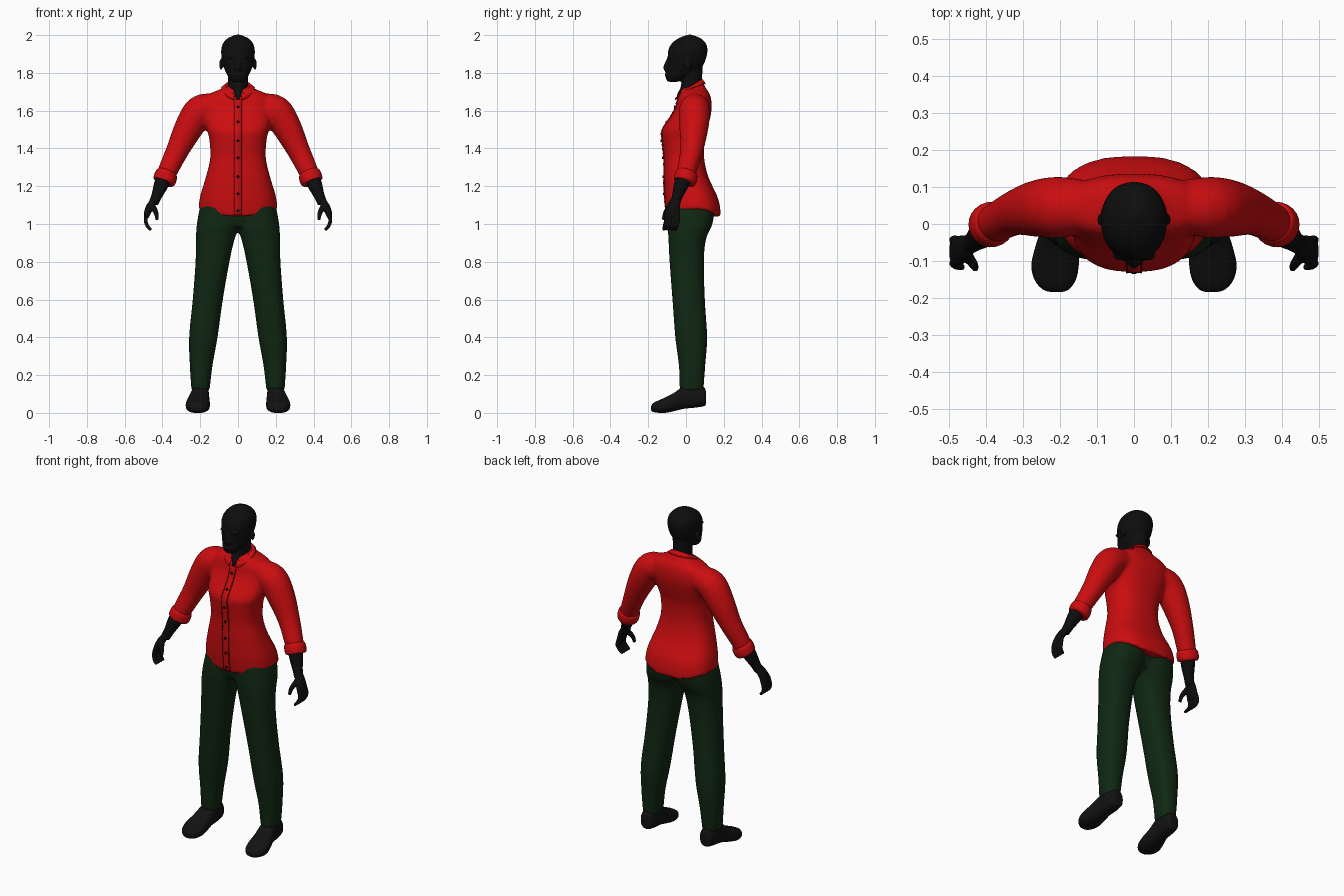
import bpy, bmesh, math
from mathutils import Vector, Matrix

if "Cube" in bpy.data.objects:
    bpy.data.objects.remove(bpy.data.objects["Cube"])


def material(name, color):
    m = bpy.data.materials.new(name)
    m.use_nodes = True
    m.diffuse_color = (*color, 1)
    m.node_tree.nodes["Principled BSDF"].inputs["Base Color"].default_value = (*color, 1)
    return m


RED = material("shirt red", (0.6, 0.004, 0.005))
GREEN = material("trouser dark green", (0.005, 0.02, 0.006))
SKIN = material("skin black", (0.004, 0.004, 0.004))
SHOE = material("shoe charcoal", (0.006, 0.006, 0.006))
THREAD = material("button black", (0.003, 0.002, 0.002))


def spline(rows, n=4):
    """Catmull-Rom resampling of rows of numbers."""
    out = []
    for i in range(len(rows) - 1):
        p = [rows[max(0, min(len(rows) - 1, i + k))] for k in (-1, 0, 1, 2)]
        for j in range(n):
            t = j / n
            out.append([b + 0.5 * t * (c - a + t * (2*a - 5*b + 4*c - d + t * (3*(b - c) + d - a)))
                        for a, b, c, d in zip(*p)])
    return out + [list(rows[-1])]


def skin(bm, rings):
    loops = [[bm.verts.new(p) for p in r] for r in rings]
    for a, b in zip(loops, loops[1:]):
        for i in range(len(a)):
            j = (i + 1) % len(a)
            bm.faces.new((a[i], a[j], b[j], b[i]))
    bm.faces.new(loops[0])
    bm.faces.new(loops[-1])


def stack(bm, rows, side=1, power=2.0, lying=False, count=28):
    """Loft of rounded sections: level, x0, x1, y0, y1, edge dip, tilt."""
    rings = []
    for z, x0, x1, y0, y1, dip, tilt in spline([tuple(r) + (0,) * (7 - len(r)) for r in rows]):
        ring = []
        for i in range(count):
            a = math.tau * i / count
            c, s = math.cos(a), math.sin(a)
            x = side * ((x0 + x1) / 2 + (x1 - x0) / 2 * math.copysign(abs(c) ** (2 / power), c))
            y = (y0 + y1) / 2 + (y1 - y0) / 2 * math.copysign(abs(s) ** (2 / power), s)
            level = z - dip * s * s + tilt * s
            ring.append((x, level, y) if lying else (x, y, level))
        rings.append(ring)
    skin(bm, rings)


def tube(bm, rows, side=1, count=16):
    """Round limb along points x, y, z, radius."""
    pts = [(Vector((side * x, y, z)), r) for x, y, z, r in spline(rows)]
    rings = []
    for i, (p, r) in enumerate(pts):
        d = (pts[min(i + 1, len(pts) - 1)][0] - pts[max(i - 1, 0)][0]).normalized()
        u = d.cross(Vector((1, 0, 0))).normalized()
        v = d.cross(u)
        rings.append([p + r * (u * math.cos(math.tau * k / count) + v * math.sin(math.tau * k / count))
                      for k in range(count)])
    skin(bm, rings)


def blob(bm, center, size):
    bmesh.ops.create_uvsphere(bm, u_segments=16, v_segments=10, radius=1,
                              matrix=Matrix.Translation(center) @ Matrix.Diagonal((*size, 1)))


def finish(name, bm, mat, voxel=0, smooth=4, thickness=0):
    bmesh.ops.recalc_face_normals(bm, faces=bm.faces)
    mesh = bpy.data.meshes.new(name)
    bm.to_mesh(mesh)
    bm.free()
    mesh.materials.append(mat)
    mesh.shade_smooth()
    ob = bpy.data.objects.new(name, mesh)
    bpy.context.collection.objects.link(ob)
    if thickness:
        m = ob.modifiers.new("thickness", "SOLIDIFY")
        m.thickness, m.offset = thickness, 0
    if voxel:
        m = ob.modifiers.new("fuse", "REMESH")
        m.mode, m.voxel_size, m.use_smooth_shade = "VOXEL", voxel, True
        m = ob.modifiers.new("relax", "SMOOTH")
        m.factor, m.iterations = 0.5, smooth
    return ob


# Shirt body and sleeves fused together
bm = bmesh.new()
body = [(1.08, .21, -.10, .185, .045), (1.15, .2, -.112, .172, .02), (1.25, .17, -.117, .118),
        (1.35, .147, -.117, .096), (1.45, .152, -.127, .1), (1.5, .165, -.126, .112),
        (1.57, .175, -.08, .13), (1.62, .18, -.054, .136), (1.66, .18, -.045, .133),
        (1.69, .15, -.035, .125), (1.715, .09, -.022, .108), (1.735, .06, -.01, .09, 0, .015)]
stack(bm, [(r[0], -r[1], *r[1:]) for r in body], power=2.5, count=40)
for s in (1, -1):
    tube(bm, [(.12, .048, 1.62, .07), (.2, .045, 1.6, .083), (.26, .042, 1.51, .077),
              (.32, .03, 1.39, .061), (.37, .005, 1.285, .053), (.388, 0, 1.24, .048)], s, 24)
shirt = finish("shirt", bm, RED, .011, 5)
bpy.context.view_layer.objects.active = shirt
for m in list(shirt.modifiers):
    bpy.ops.object.modifier_apply(modifier=m.name)


def on_chest(x, z, lift):
    hit, point, _, _ = shirt.ray_cast((x, -1, z), (0, 1, 0))
    return (x, (point.y if hit else -.09) - lift, z)


def strip(bm, x, width, z0, z1, lift, steps):
    rows = [[bm.verts.new(on_chest(x + e * width / 2, z0 + (z1 - z0) * i / steps, lift))
             for e in (-1, 1)] for i in range(steps + 1)]
    for a, b in zip(rows, rows[1:]):
        bm.faces.new((a[0], a[1], b[1], b[0]))


# Button placket with stitching and buttons
bm = bmesh.new()
strip(bm, 0, .042, 1.045, 1.66, .002, 40)
finish("shirt_placket", bm, RED, thickness=.004)
bm = bmesh.new()
for x in (-.019, .019):
    for i in range(30):
        strip(bm, x, .003, 1.05 + i * .02, 1.064 + i * .02, .005, 2)
finish("placket_stitching", bm, THREAD, thickness=.001)
bm = bmesh.new()
for z in (1.07, 1.16, 1.25, 1.35, 1.44, 1.54, 1.62):
    bmesh.ops.create_cone(bm, cap_ends=True, segments=12, radius1=.007, radius2=.006, depth=.006,
                          matrix=Matrix.Translation(on_chest(0, z, .006)) @ Matrix.Rotation(math.pi / 2, 4, "X"))
finish("shirt_buttons", bm, THREAD)

# Folded collar, open at the front
bm = bmesh.new()
previous = None
for i in range(41):
    a = math.radians(14 + 332 * i / 40)
    c, s, f = math.cos(a), math.sin(a), (1 + math.cos(a)) / 2
    row = [bm.verts.new(p) for p in (
        (.058 * s, .03 - .05 * c, 1.735 - .055 * f),
        (.064 * s, .03 - .057 * c, 1.765 - .065 * f),
        (.088 * s, .02 - .082 * c, 1.742 - .047 * f - .04 * f ** 4))]
    if previous:
        for k in (0, 1):
            bm.faces.new((previous[k], previous[k + 1], row[k + 1], row[k]))
    previous = row
finish("shirt_collar", bm, RED, thickness=.006)

# Trousers
bm = bmesh.new()
for s in (1, -1):
    stack(bm, [(.12, .15, .247, -.033, .093), (.25, .135, .255, -.038, .102), (.4, .108, .259, -.057, .112),
               (.6, .08, .24, -.072, .1), (.8, .045, .225, -.087, .095), (.92, .018, .223, -.093, .106),
               (1.0, -.01, .218, -.097, .14), (1.1, -.02, .2, -.09, .155)], s, 2.3)
stack(bm, [(.985, -.17, .17, -.075, .1), (1.04, -.2, .2, -.092, .13), (1.12, -.19, .19, -.09, .14)], power=2.6)
finish("trousers", bm, GREEN, .011, 4)

# Head, face and neck
bm = bmesh.new()
head = [(1.753, .03, -.098, -.04), (1.775, .05, -.107, 0), (1.8, .063, -.105, .05),
        (1.84, .079, -.1, .09), (1.88, .087, -.097, .107), (1.92, .089, -.094, .114),
        (1.955, .08, -.076, .106), (1.982, .056, -.042, .08), (1.997, .025, -.005, .045), (2.003, .006, .012, .026)]
stack(bm, [(z, -w, w, f, b) for z, w, f, b in head], power=2.15)
neck = [(1.65, .012, -.052, .02), (1.69, .03, -.047, .07), (1.72, .05, -.03, .083),
        (1.77, .054, -.024, .085), (1.85, .055, -.03, .09)]
stack(bm, [(z, -w, w, f, b) for z, w, f, b in neck])
tube(bm, [(0, -.092, 1.875, .009), (0, -.102, 1.85, .011), (0, -.107, 1.828, .014), (0, -.102, 1.815, .012)])
blob(bm, (0, -.1, 1.79), (.024, .014, .011))
for s in (1, -1):
    blob(bm, (s * .014, -.1, 1.824), (.01, .01, .008))
    blob(bm, (s * .035, -.088, 1.885), (.025, .012, .008))
    blob(bm, (s * .09, .012, 1.845), (.009, .017, .03))
finish("head", bm, SKIN, .006, 3)

for s, label in ((1, "left"), (-1, "right")):
    # Rolled sleeve cuff
    bm = bmesh.new()
    tube(bm, [(.374, .004, 1.276, .05), (.377, .002, 1.268, .058), (.384, -.001, 1.247, .061),
              (.391, -.004, 1.226, .059), (.394, -.006, 1.218, .05)], s, 24)
    finish(label + "_cuff", bm, RED)

    # Forearm, palm, fingers and thumb
    bm = bmesh.new()
    tube(bm, [(.385, -.005, 1.26, .045), (.41, -.028, 1.2, .038), (.43, -.045, 1.15, .029),
              (.447, -.057, 1.11, .026)], s)
    stack(bm, [(1.135, .425, .46, -.08, -.03), (1.1, .437, .485, -.1, -.03),
               (1.06, .459, .498, -.114, -.034), (1.035, .472, .498, -.112, -.038)], s)
    for y in (-.106, -.084, -.062, -.042):
        tube(bm, [(.478, y, 1.06, .011), (.489, y, 1.02, .0105), (.479, y - .008, .988, .01),
                  (.46, y - .012, .968, .008)], s, 10)
    tube(bm, [(.455, -.08, 1.1, .017), (.434, -.108, 1.06, .013), (.428, -.12, 1.022, .009)], s, 10)
    finish(label + "_arm_and_hand", bm, SKIN, .0045, 2)

    # Shoe, turned slightly outward
    bm = bmesh.new()
    shoe = [(.106, .198, .02, .05, .1), (.097, .198, .036, .036, .135), (.05, .199, .046, .028, .146),
            (-.01, .202, .049, .022, .143), (-.06, .208, .058, .01, .108), (-.11, .213, .064, 0, .082),
            (-.15, .213, .056, .001, .064), (-.176, .211, .036, .006, .05), (-.184, .21, .014, .014, .036)]
    stack(bm, [(y, x - w, x + w, a, b) for y, x, w, a, b in shoe], s, 2.5, lying=True)
    finish(label + "_shoe", bm, SHOE)
